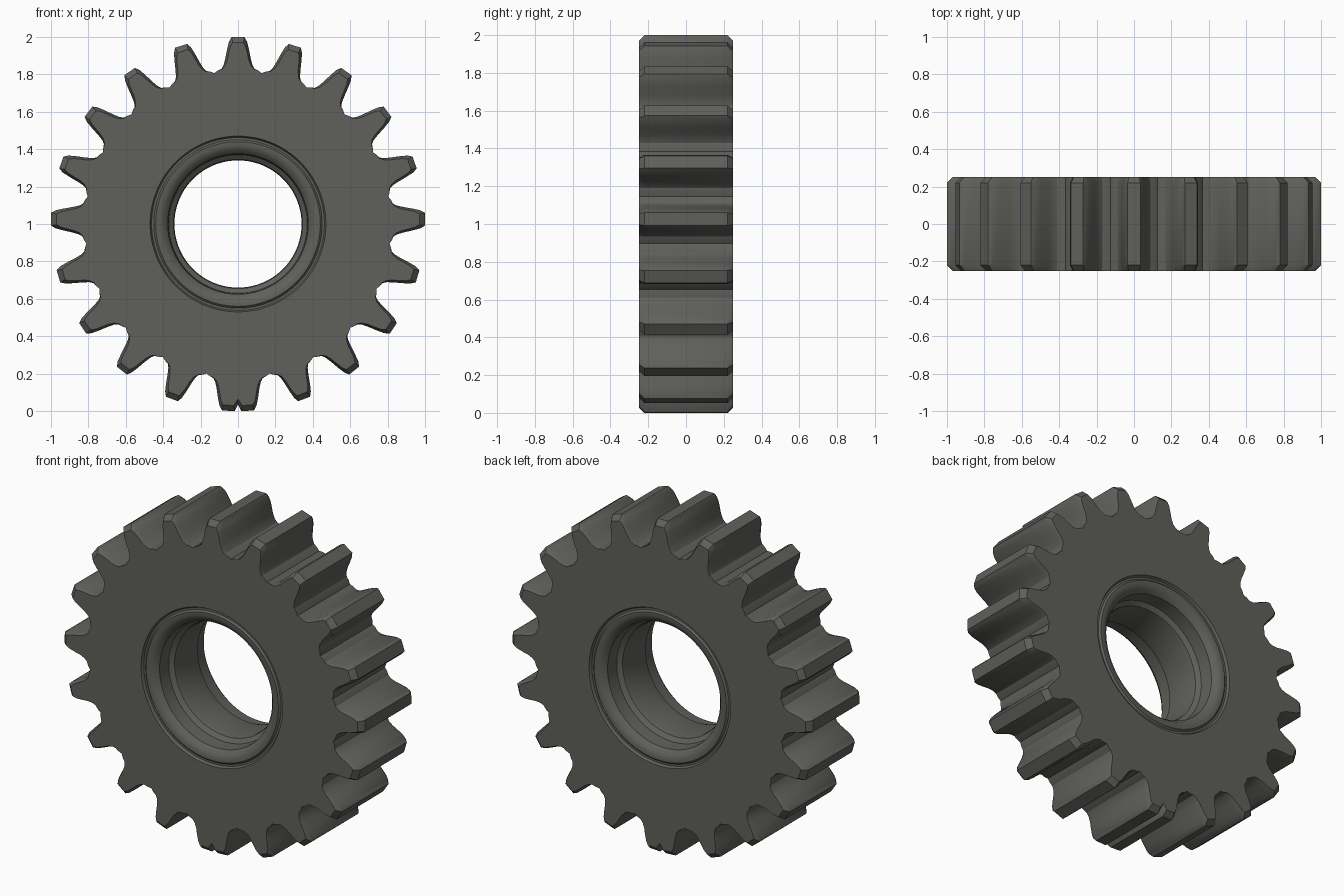
import bpy, bmesh
from math import sin, cos, atan2, hypot, radians, degrees

cube = bpy.data.objects.get("Cube")
if cube:
    bpy.data.objects.remove(cube, do_unlink=True)

STEP = 17.7          # degrees between teeth
SIDE_TEETH = 10      # teeth each side of the top one; the last two merge
HALF_DEPTH = 0.25
ROOT = 0.82

# Half of one tooth: (half width, radius) from root to tip
HALF_TOOTH = [(0.108, ROOT), (0.088, 0.83), (0.077, 0.85), (0.068, 0.885),
              (0.058, 0.935), (0.048, 0.975), (0.034, 1.0)]

# Bore from the face edge inwards: (radius, y), front half
BORE = [(0.47, 0.25), (0.462, 0.235), (0.45, 0.235), (0.44, 0.245),
        (0.42, 0.245), (0.395, 0.235), (0.375, 0.21), (0.37, 0.13),
        (0.345, 0.11), (0.34, 0.09)]


def tooth_points(width_scale, inset):
    """Gear outline as (angle, radius); both variants keep matching points."""
    points = []
    for tooth in range(-SIDE_TEETH, SIDE_TEETH + 1):
        left = [(-w, r) for w, r in HALF_TOOTH]
        right = [(w, r) for w, r in reversed(HALF_TOOTH)]
        for w, r in left + right:
            angle = STEP * tooth + degrees(atan2(w, r))
            if abs(angle) > 179.4:
                continue
            lift = (r - ROOT) / (1 - ROOT)
            scale = 1 - (1 - width_scale) * min(1, lift * 4)
            shown = STEP * tooth + degrees(atan2(w * scale, r))
            points.append((shown, hypot(w, r) - inset * lift))
        if tooth < SIDE_TEETH:
            points.append((STEP * (tooth + 0.5), ROOT - 0.003))
    # Notch between the two merged teeth
    points.append((180, 0.965 - inset))
    return points


outline = tooth_points(1.0, 0.0)
face_outline = tooth_points(0.86, 0.03)
angles = [a for a, r in outline]

bm = bmesh.new()


def ring(points, y):
    verts = []
    for angle, r in points:
        a = radians(angle)
        verts.append(bm.verts.new((r * sin(a), y, 1 + r * cos(a))))
    return verts


def circle(radius, y):
    return ring([(a, radius) for a in angles], y)


# Closed loop of rings: front face, toothed rim, back face, bore
rings = [ring(face_outline, -HALF_DEPTH), ring(outline, -HALF_DEPTH + 0.03),
         ring(outline, HALF_DEPTH - 0.03), ring(face_outline, HALF_DEPTH)]
rings.append(circle(0.78, HALF_DEPTH))
rings += [circle(r, y) for r, y in BORE]
rings += [circle(r, -y) for r, y in reversed(BORE)]
rings.append(circle(0.78, -HALF_DEPTH))

count = len(angles)
for i, a in enumerate(rings):
    b = rings[(i + 1) % len(rings)]
    for j in range(count):
        k = (j + 1) % count
        bm.faces.new((a[j], a[k], b[k], b[j]))
bmesh.ops.recalc_face_normals(bm, faces=bm.faces)

mesh = bpy.data.meshes.new("gear_wheel")
bm.to_mesh(mesh)
bm.free()
gear = bpy.data.objects.new("gear_wheel", mesh)
bpy.context.collection.objects.link(gear)

# Dark grey metal
colour = (0.115, 0.115, 0.105, 1)
grey = bpy.data.materials.new("dark_grey")
grey.use_nodes = True
grey.diffuse_color = colour
grey.node_tree.nodes["Principled BSDF"].inputs["Base Color"].default_value = colour
mesh.materials.append(grey)

bpy.ops.object.select_all(action="DESELECT")
gear.select_set(True)
bpy.context.view_layer.objects.active = gear
bpy.ops.object.shade_smooth_by_angle(angle=radians(30))
